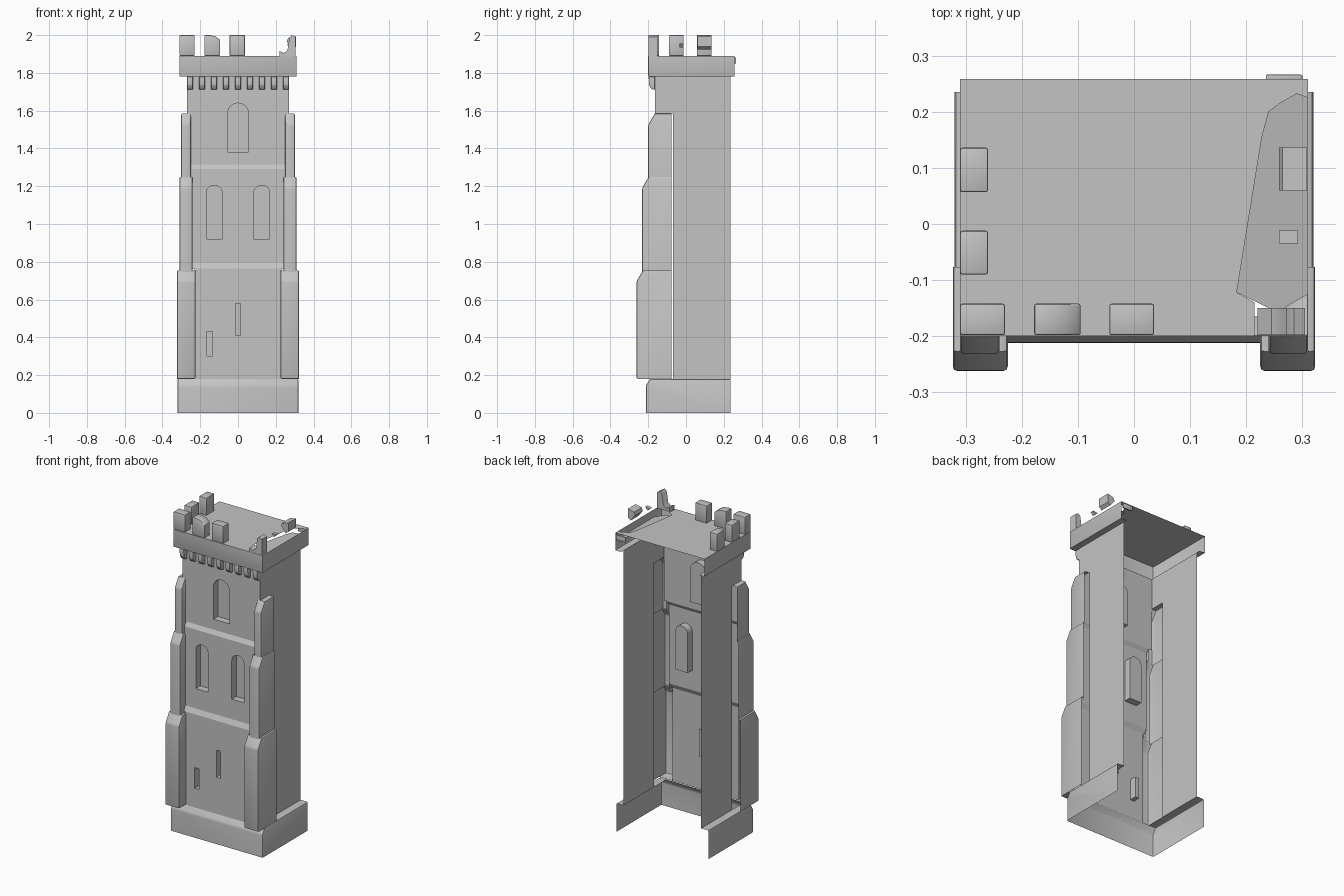
import bpy, bmesh, math
from mathutils import Vector

cube = bpy.data.objects.get("Cube")
if cube:
    bpy.data.objects.remove(cube, do_unlink=True)

stone = bpy.data.materials.new("grey_stone")
stone.use_nodes = True
stone.diffuse_color = (0.55, 0.55, 0.55, 1)
stone.node_tree.nodes["Principled BSDF"].inputs["Base Color"].default_value = (0.55, 0.55, 0.55, 1)


def finish(name, bm, bevel=0):
    """Weld, soften the inner sharp edges and make the object."""
    bmesh.ops.remove_doubles(bm, verts=bm.verts, dist=0.0005)
    bmesh.ops.recalc_face_normals(bm, faces=bm.faces)
    if bevel:
        sharp = [e for e in bm.edges if len(e.link_faces) == 2 and e.calc_face_angle(0) > 0.4]
        bmesh.ops.bevel(bm, geom=sharp, offset=bevel, segments=2, profile=0.5, affect='EDGES')
    mesh = bpy.data.meshes.new(name)
    bm.to_mesh(mesh)
    bm.free()
    mesh.materials.append(stone)
    obj = bpy.data.objects.new(name, mesh)
    bpy.context.collection.objects.link(obj)
    bpy.ops.object.select_all(action='DESELECT')
    obj.select_set(True)
    bpy.context.view_layer.objects.active = obj
    bpy.ops.object.shade_smooth_by_angle(angle=math.radians(40))
    return obj


def add(bm, points):
    return bm.faces.new([bm.verts.new(p) for p in points])


def sheets(name, polygons, bevel=0):
    bm = bmesh.new()
    for poly in polygons:
        add(bm, poly)
    return finish(name, bm, bevel)


def prism(name, outline, axis, lo, hi, bevel=0):
    """Extrude a 2D outline along x or y."""
    place = (lambda p, d: (d, p[0], p[1])) if axis == 'x' else (lambda p, d: (p[0], d, p[1]))
    bm = bmesh.new()
    face = add(bm, [place(p, lo) for p in outline])
    new = bmesh.ops.extrude_face_region(bm, geom=[face])["geom"]
    move = Vector(place((0, 0), hi - lo))
    bmesh.ops.translate(bm, vec=move, verts=[v for v in new if isinstance(v, bmesh.types.BMVert)])
    add(bm, [place(p, lo) for p in outline]) if not face.is_valid else None
    return finish(name, bm, bevel)


def rect(a, b, z0, z1):
    return [(a, z0), (b, z0), (b, z1), (a, z1)]


def opening(x, w, z0, z1, arched):
    """Outline of a slit or a round-headed window."""
    h = w / 2
    if not arched:
        return rect(x - h, x + h, z0, z1)
    arc = [(x + h * math.cos(math.pi * i / 12), z1 - h + h * math.sin(math.pi * i / 12))
           for i in range(13)]
    return [(x - h, z0), (x + h, z0)] + arc


def wall_stage(name, half, y, z0, z1, holes, depth=0.045):
    """Flat wall with blind recessed openings."""
    bm = bmesh.new()
    edges = []
    for loop in [rect(-half, half, z0, z1)] + holes:
        vs = [bm.verts.new((p[0], y, p[1])) for p in loop]
        edges += [bm.edges.new((vs[i - 1], vs[i])) for i in range(len(vs))]
    bmesh.ops.triangle_fill(bm, use_beauty=True, use_dissolve=False, edges=edges, normal=(0, -1, 0))
    for loop in holes:
        for i in range(len(loop)):
            (a, b), (c, d) = loop[i - 1], loop[i]
            add(bm, [(a, y, b), (c, y, d), (c, y + depth, d), (a, y + depth, b)])
        add(bm, [(p[0], y + depth, p[1]) for p in loop])
    finish(name, bm)


# Front wall in three receding stages with sloped string courses
wall_stage("front_wall_lower", 0.23, -0.195, 0.18, 0.765,
           [opening(-0.15, 0.028, 0.30, 0.43, False), opening(0, 0.028, 0.41, 0.58, False)])
wall_stage("front_wall_middle", 0.245, -0.18, 0.795, 1.29,
           [opening(s * 0.125, 0.085, 0.92, 1.205, True) for s in (-1, 1)])
wall_stage("front_wall_upper", 0.27, -0.165, 1.315, 1.78, [opening(0, 0.112, 1.38, 1.64, True)])
for name, y, z0, z1 in (("string_course_lower", -0.195, 0.765, 0.795),
                        ("string_course_upper", -0.18, 1.29, 1.315)):
    sheets(name, [[(-0.245, y, z0), (0.245, y, z0), (0.245, y + 0.015, z1), (-0.245, y + 0.015, z1)]])

# Plinth: open at the back and below
PX, PY, BACK = 0.32, -0.212, 0.235
plinth = [[(-PX, PY, 0), (PX, PY, 0), (PX, PY, 0.145), (-PX, PY, 0.145)],
          [(-PX, PY, 0.145), (PX, PY, 0.145), (PX, -0.19, 0.18), (-PX, -0.19, 0.18)]]
for s in (-1, 1):
    x = s * PX
    plinth += [[(x, PY, 0), (x, BACK, 0), (x, BACK, 0.18), (x, -0.19, 0.18), (x, PY, 0.145)],
               [(x, -0.19, 0.18), (x, BACK, 0.18), (s * 0.27, BACK, 0.18), (s * 0.27, -0.19, 0.18)]]
sheets("plinth", plinth, 0.008)

# Side walls and stepped hollow corner buttresses
#        inner, outer, next inner, next outer, front, wall front, bottom, top
TIERS = [(0.225, 0.323, 0.24, 0.31, -0.262, -0.195, 0.18, 0.755),
         (0.24, 0.31, 0.25, 0.302, -0.232, -0.18, 0.74, 1.25),
         (0.25, 0.302, 0.27, 0.27, -0.2, -0.165, 1.24, 1.585)]
EDGE = -0.077
for s, side in ((-1, "right"), (1, "left")):
    x = s * 0.27
    sheets(side + "_wall", [[(x, -0.07, 0.18), (x, BACK, 0.18), (x, BACK, 1.78), (x, -0.165, 1.78),
                             (x, -0.165, 1.585), (x, -0.07, 1.585)]])
    for n, (xi, xo, ni, no, yf, yw, z0, z1) in enumerate(TIERS):
        xi, xo, ni, no = (s * v for v in (xi, xo, ni, no))
        zs, ys = z1 - 0.058, yf + 0.035

        def cheek(px, back):
            return [(px, back, z0), (px, yf, z0), (px, yf, zs), (px, ys, z1), (px, back, z1)]
        faces = [cheek(xo, EDGE), cheek(xi, yw),
                 [(xi, yf, z0), (xo, yf, z0), (xo, yf, zs), (xi, yf, zs)],
                 [(xi, yf, zs), (xo, yf, zs), (xo, ys, z1), (xi, ys, z1)],
                 [(xo, ys, z1), (xo, EDGE, z1), (no, EDGE, z1), (no, ys, z1)]]
        if n < 2:
            faces.append([(xi, ys, z1), (xi, yw, z1), (ni, yw, z1), (ni, ys, z1)])
        if n == 0:
            faces.append([(xi, yf, z0), (xo, yf, z0), (xo, yw, z0), (xi, yw, z0)])
        sheets(f"{side}_buttress_{n + 1}", faces, 0.008)

# Corbels under the parapet
for i in range(9):
    x = (i - 4) * 0.0635
    prism(f"corbel_{i + 1}", [(-0.165, 1.71), (-0.183, 1.715), (-0.195, 1.735), (-0.198, 1.78),
                              (-0.165, 1.78)], 'x', x - 0.015, x + 0.015, 0.003)

# Parapet band with soffit, open at the back
SX, SF, SB, Z0, Z1 = 0.31, -0.2, 0.258, 1.78, 1.89
band = [[(-SX, SF, Z0), (SX, SF, Z0), (SX, SF, Z1), (-SX, SF, Z1)],
        [(-SX, SF, Z0), (SX, SF, Z0), (0.27, -0.165, Z0), (-0.27, -0.165, Z0)]]
for s in (-1, 1):
    x, w = s * SX, s * 0.27
    band += [[(x, SF, Z0), (x, SB, Z0), (x, SB, Z1), (x, SF, Z1)],
             [(x, SF, Z0), (x, SB, Z0), (w, SB, Z0), (w, -0.165, Z0)]]
sheets("parapet_band", band, 0.004)

# Roof with a torn edge and a sunken broken slab
tear = [(0.215, SF), (0.215, -0.14), (0.183, -0.122), (0.228, 0.155), (0.24, 0.2),
        (0.26, 0.215), (0.29, 0.232), (SX, 0.225)]
sheets("roof", [[(x, y, Z1) for x, y in [(-SX, SF)] + tear + [(SX, SB), (-SX, SB)]]])
slab = tear[2:] + [(SX, -0.125), (0.255, -0.157)]
sheets("broken_roof_slab", [[(x, y, 1.882 - (x - 0.18) * 0.3) for x, y in slab]])

# Whole merlons
for name, a, b, c, d in (("corner", -0.31, -0.23, -0.198, -0.142),
                         ("front", -0.044, 0.036, -0.198, -0.142),
                         ("side_front", -0.31, -0.26, -0.09, -0.012),
                         ("side_back", -0.31, -0.26, 0.057, 0.136)):
    prism(name + "_merlon", rect(a, b, Z1, 2.0), 'y', c, d, 0.004)
prism("chipped_merlon", [(-0.178, Z1), (-0.095, Z1), (-0.095, 1.975), (-0.12, 1.993),
                         (-0.15, 2.0), (-0.178, 2.0)], 'y', -0.198, -0.142, 0.004)

# Broken merlons and loose fragments
prism("broken_corner_merlon", [(0.22, Z1), (0.305, Z1), (0.305, 1.99), (0.285, 2.0), (0.272, 1.985),
                               (0.262, 1.92), (0.245, 1.905), (0.22, 1.915)], 'y', -0.198, -0.15)
prism("loose_merlon_piece", [(0.258, 1.965), (0.29, 1.925), (0.308, 1.94), (0.308, 1.995),
                             (0.265, 1.985)], 'y', 0.06, 0.136)
prism("small_fragment", [(0.258, 1.95), (0.275, 1.935), (0.292, 1.955)], 'y', -0.035, -0.012)
prism("back_fragment", rect(0.235, 0.3, 1.85, 1.882), 'y', 0.256, 0.266, 0.002)
